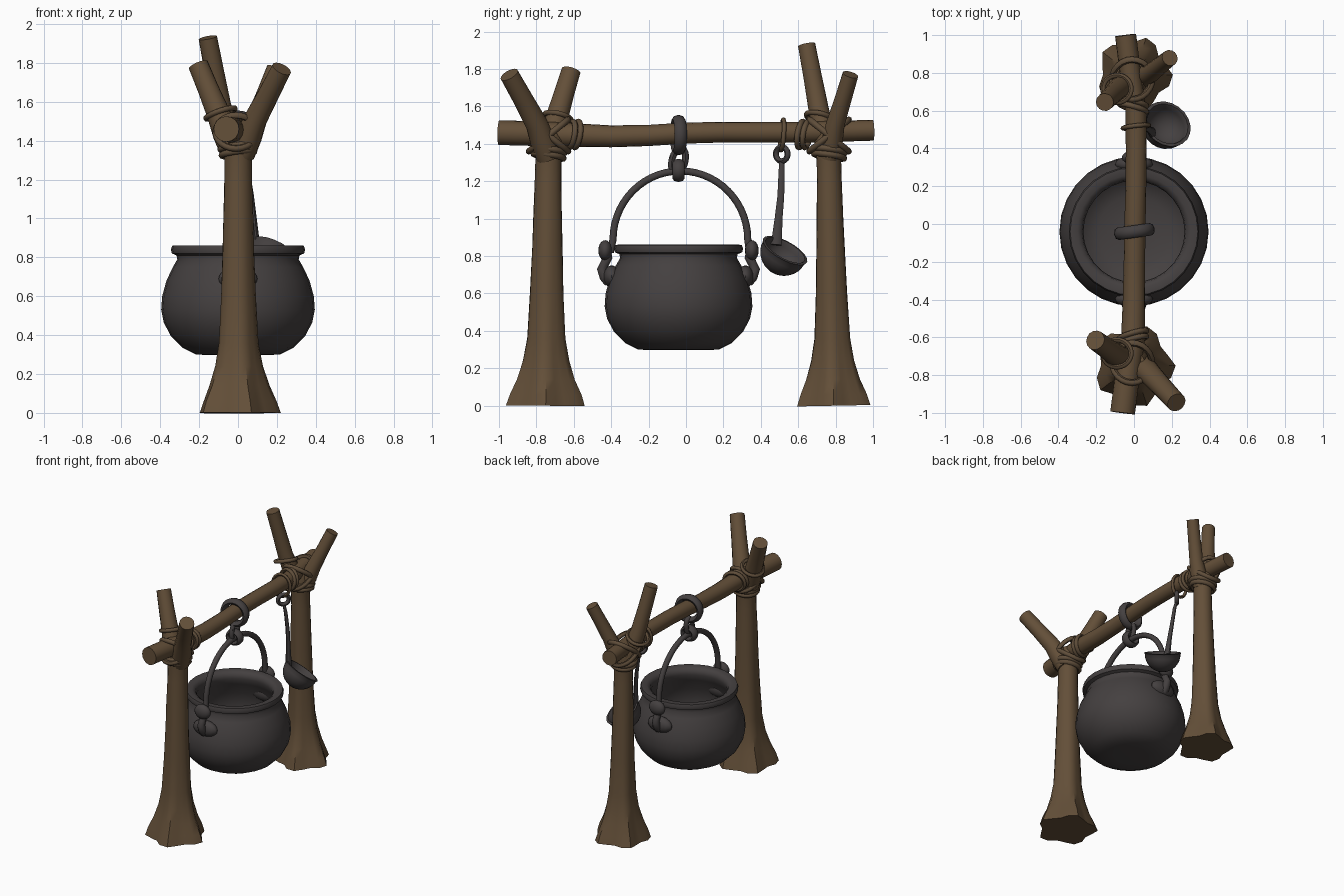
import bpy, bmesh, math, random
from mathutils import Vector as V

if "Cube" in bpy.data.objects:
    bpy.data.objects.remove(bpy.data.objects["Cube"])

random.seed(4)

def material(name, col):
    m = bpy.data.materials.new(name)
    m.diffuse_color = (*col, 1)
    m.use_nodes = True
    m.node_tree.nodes["Principled BSDF"].inputs["Base Color"].default_value = m.diffuse_color
    return m

WOOD = material("brown wood", (0.125, 0.078, 0.040))
ROPE = material("dark brown rope", (0.115, 0.075, 0.042))
IRON = material("dark iron", (0.058, 0.051, 0.051))

def finish(name, bm, mat, angle=45):
    bmesh.ops.recalc_face_normals(bm, faces=bm.faces)
    me = bpy.data.meshes.new(name)
    bm.to_mesh(me)
    bm.free()
    me.materials.append(mat)
    me.shade_smooth()
    me.set_sharp_from_angle(angle=math.radians(angle))
    ob = bpy.data.objects.new(name, me)
    bpy.context.collection.objects.link(ob)
    return ob

def loft(bm, rings, closed=False):
    rows = [[bm.verts.new(p) for p in r] for r in rings]
    n = len(rows[0])
    for a, b in list(zip(rows, rows[1:])) + ([(rows[-1], rows[0])] if closed else []):
        for i in range(n):
            j = (i + 1) % n
            bm.faces.new((a[i], a[j], b[j], b[i]))
    if not closed:
        bm.faces.new(rows[0][::-1])
        bm.faces.new(rows[-1])

def tube(name, pts, radii, mat, sides=12, ref=(1, 0, 0), closed=False,
         flat=1.0, lobes=None, rough=0.0):
    """Sweep a round section along pts; flat scales it along ref."""
    pts = [V(p) for p in pts]
    n = len(pts)
    if not isinstance(radii, (list, tuple)):
        radii = [radii] * n
    rings = []
    for i, p in enumerate(pts):
        a = pts[(i - 1) % n] if closed else pts[max(i - 1, 0)]
        b = pts[(i + 1) % n] if closed else pts[min(i + 1, n - 1)]
        t = (b - a).normalized()
        u = V(ref)
        u = (u - t * u.dot(t)).normalized()
        w = t.cross(u)
        ring = []
        for k in range(sides):
            th = 2 * math.pi * k / sides
            r = radii[i] * (1 + random.uniform(-rough, rough))
            if lobes:
                r *= 1 + lobes[i] * math.cos(5 * th + 0.4)
            ring.append(p + u * r * flat * math.cos(th) + w * r * math.sin(th))
        rings.append(ring)
    bm = bmesh.new()
    loft(bm, rings, closed)
    return finish(name, bm, mat)

def ring(name, c, u, v, r, mat, n=24, flat=1.0, sides=8):
    """Closed oval ring with half axes u and v."""
    c, u, v = V(c), V(u), V(v)
    pts = [c + u * math.cos(2 * math.pi * i / n) + v * math.sin(2 * math.pi * i / n) for i in range(n)]
    return tube(name, pts, r, mat, sides, u.cross(v).normalized(), True, flat)

def lathe(name, prof, c, axis, mat, n=24):
    """Revolve (radius, height) profile about axis through c."""
    q = V((0, 0, 1)).rotation_difference(V(axis).normalized())
    rings = [[V(c) + q @ V((r * math.cos(2 * math.pi * k / n), r * math.sin(2 * math.pi * k / n), z))
              for k in range(n)] for r, z in prof]
    bm = bmesh.new()
    loft(bm, rings)
    return finish(name, bm, mat)

def ball(name, c, scale, mat):
    bm = bmesh.new()
    bmesh.ops.create_uvsphere(bm, u_segments=16, v_segments=10, radius=1)
    for v in bm.verts:
        v.co = V(c) + V([a * b for a, b in zip(v.co, scale)])
    return finish(name, bm, mat)

# forked posts with flared root feet
Z = [0, .06, .14, .24, .36, .6, .85, 1.0, 1.2, 1.32, 1.42, 1.48]
R = [.198, .178, .148, .12, .102, .09, .081, .077, .071, .07, .08, .055]
L = [.13, .13, .11, .08, .05, .03, .02, .02, 0, 0, 0, 0]
def post(name, y0, y1, s):
    pts = [(0, y0 + (y1 - y0) * (z / 1.4), z) for z in Z]
    tube(name, pts, [r * s for r in R], WOOD, 20, (1, 0, 0), lobes=L, rough=.012)
post("near_post", -.75, -.735, 1.0)
post("far_post", .79, .762, .93)

# fork branches
def branch(name, base, mid, tip, r):
    tube(name, [base, V(base).lerp(V(mid), .5), mid, V(mid).lerp(V(tip), .5), tip],
         [r * 1.2, r * 1.25, r * 1.1, r, r * .95], WOOD, 14, (1, 0, 0), rough=.02)
branch("near_branch_left", (-.02, -.735, 1.33), (-.10, -.69, 1.54), (-.205, -.615, 1.79), .055)
branch("near_branch_right", (.02, -.735, 1.33), (.09, -.80, 1.51), (.225, -.945, 1.77), .055)
branch("far_branch_left", (-.02, .765, 1.33), (-.09, .71, 1.58), (-.155, .645, 1.93), .05)
branch("far_branch_right", (.02, .765, 1.33), (.09, .80, 1.51), (.19, .88, 1.77), .046)

# crossbar
bar = [(-.06, -1, 1.46), (-.035, -.8, 1.455), (-.005, -.6, 1.447), (0, -.4, 1.44), (.002, -.2, 1.445),
       (.005, 0, 1.458), (.01, .2, 1.463), (.012, .4, 1.462), (.01, .6, 1.462), (-.02, .8, 1.467), (-.045, 1, 1.473)]
tube("crossbar", bar, [.066, .066, .063, .059, .056, .056, .055, .055, .055, .056, .056], WOOD, 16, (1, 0, 0), rough=.012)

# rope lashings at both joints
for nm, y, s in (("near", -.735, 1), ("far", .765, -1)):
    for i in range(2):
        ring(f"{nm}_post_lashing_{i}", (0, y, 1.335 + .03 * i), (.083 + .006 * i, 0, .01), (0, .08 + .006 * i, -.012), .017, ROPE)
        ring(f"{nm}_bar_lashing_{i}", (-.005, y + s * (.12 + .03 * i), 1.45), (.071, s * .02, 0), (0, .01, .07), .015, ROPE)
    for d in (-1, 1):
        ring(f"{nm}_cross_lashing_{d}", (-.01, y, 1.445), (.105, 0, 0), (0, d * .105, .085), .017, ROPE)
    ring(f"{nm}_branch_lashing", (-.09, y + s * .05, 1.54), (.075, 0, .025), (0, .072, -.015), .014, ROPE)

# cauldron with open hollow inside
PY = -.04
lathe("cauldron", [(.12, .297), (.215, .30), (.285, .335), (.345, .395), (.382, .465), (.395, .53), (.39, .60),
                   (.368, .68), (.335, .75), (.312, .79), (.316, .81), (.34, .82), (.345, .84), (.338, .86),
                   (.30, .862), (.275, .845), (.268, .81), (.29, .76), (.335, .67), (.355, .57), (.335, .45),
                   (.27, .37), (.19, .335), (.08, .332)], (0, PY, 0), (0, 0, 1), IRON, 28)

# handle lugs on both sides
for nm, s in (("near", -1), ("far", 1)):
    ball(nm + "_lug_plate", (0, PY + s * .357, .69), (.1, .045, .06), IRON)
    tube(nm + "_lug_neck", [(0, PY + s * a, z) for a, z in
         ((.37, .66), (.395, .69), (.41, .73), (.395, .76), (.38, .79), (.39, .83))],
         [.03, .03, .027, .025, .028, .03], IRON, 10)
    ball(nm + "_lug_knob", (0, PY + s * .392, .83), (.065, .037, .055), IRON)

# bail handle
arc = [(0, -.03 - .36 * math.cos(math.pi * i / 28), .89 + .365 * math.sin(math.pi * i / 28)) for i in range(29)]
tube("bail_handle", [(0, -.405, .82)] + arc + [(0, .34, .82)], .02, IRON, 10)

# hanging chain
ring("bar_ring", (.002, PY, 1.447), (.086, .012, 0), (0, 0, .086), .022, IRON, flat=1.5)
ring("middle_link", (0, PY, 1.31), (0, .036, 0), (0, .012, .066), .018, IRON)
ring("handle_link", (0, PY, 1.258), (.048, 0, 0), (0, 0, .043), .019, IRON, flat=1.7)

# rope loop and ladle
ring("ladle_loop", (.01, .515, 1.448), (.069, .008, 0), (0, .006, .082), .012, ROPE)
ring("ladle_eye", (.03, .512, 1.345), (.025, .031, 0), (0, 0, .038), .016, IRON)
tube("ladle_handle", [(.035, .512, 1.305), (.05, .511, 1.25), (.07, .507, 1.12), (.083, .495, 1.0), (.09, .488, .92), (.098, .483, .86)],
     [.014, .017, .019, .022, .027, .03], IRON, 10, flat=.6)
prof = [(.128 * math.sin(a), -.128 * math.cos(a)) for a in [math.pi / 2 * i / 8 for i in range(1, 9)]]
prof = [(.006, -.128)] + prof + [(.134, .01), (.118, .012)]
prof += [(.112 * math.sin(a), -.108 * math.cos(a)) for a in [math.pi / 2 * i / 8 for i in range(8, 0, -1)]] + [(.005, -.108)]
lathe("ladle_bowl", prof, (.172, .525, .822), (.37, .45, .81), IRON, 20)
